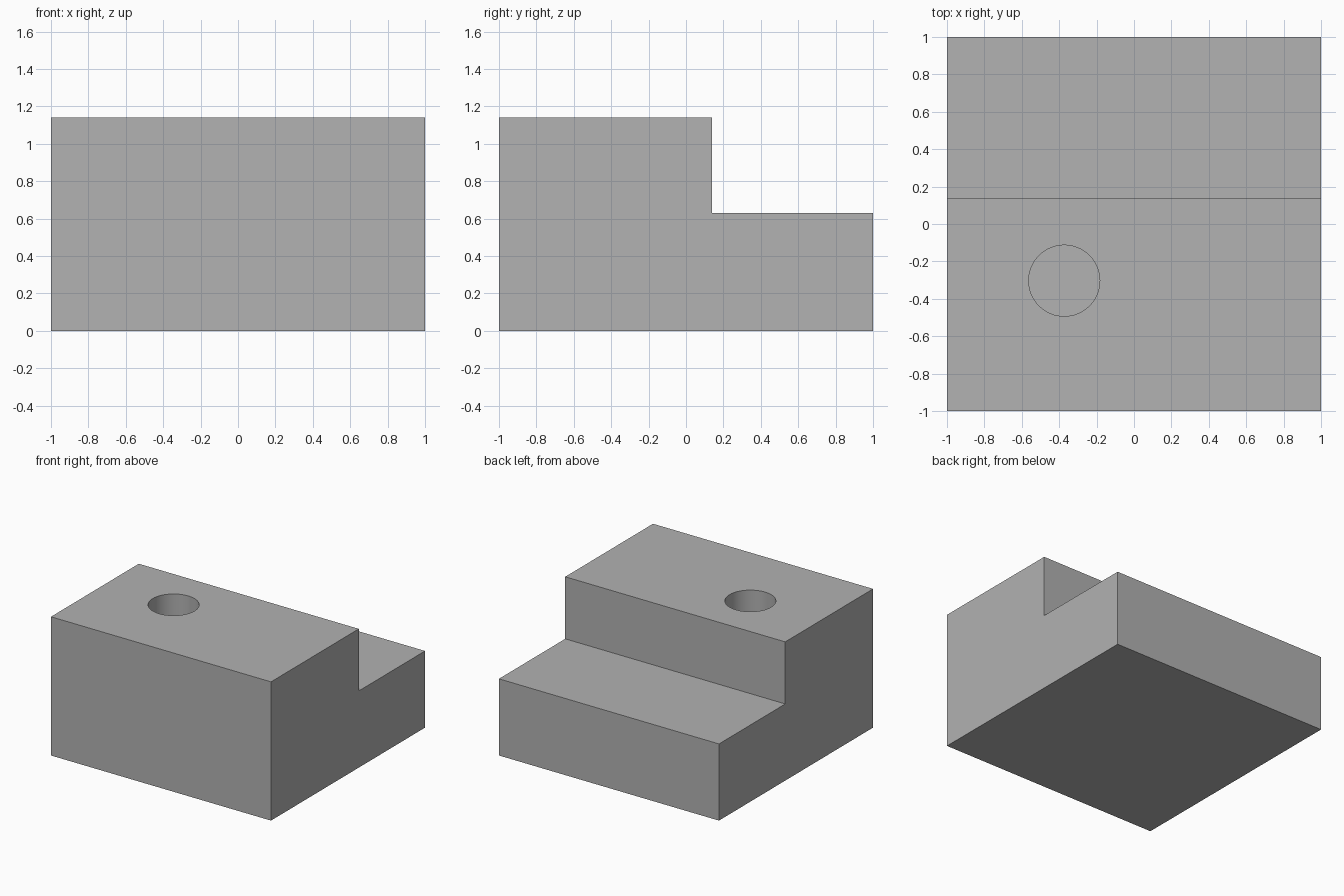
import bpy
import bmesh
from mathutils import Vector

cube = bpy.data.objects.get("Cube")
if cube:
    bpy.data.objects.remove(cube, do_unlink=True)

TOP, STEP, STEP_Y = 1.14, 0.63, 0.14
HOLE_X, HOLE_Y, HOLE_R, HOLE_FLOOR = -0.373, -0.303, 0.19, 0.57

grey = bpy.data.materials.new("plain grey")
grey.use_nodes = True
colour = (0.445, 0.445, 0.445, 1)
grey.diffuse_color = colour
grey.node_tree.nodes["Principled BSDF"].inputs["Base Color"].default_value = colour

# Stepped block: side profile extruded along x
profile = [(-1, 0), (1, 0), (1, STEP), (STEP_Y, STEP), (STEP_Y, TOP), (-1, TOP)]
bm = bmesh.new()
side = bm.faces.new([bm.verts.new((-1, y, z)) for y, z in profile])
extruded = bmesh.ops.extrude_face_region(bm, geom=[side])["geom"]
moved = [v for v in extruded if isinstance(v, bmesh.types.BMVert)]
bmesh.ops.translate(bm, verts=moved, vec=Vector((2, 0, 0)))
bmesh.ops.recalc_face_normals(bm, faces=bm.faces)
mesh = bpy.data.meshes.new("stepped_block")
bm.to_mesh(mesh)
bm.free()
mesh.materials.append(grey)
block = bpy.data.objects.new("stepped_block", mesh)
bpy.context.collection.objects.link(block)

# Blind round hole in the upper step
cut_top = TOP + 0.2
bpy.ops.mesh.primitive_cylinder_add(
    vertices=64, radius=HOLE_R, depth=cut_top - HOLE_FLOOR,
    location=(HOLE_X, HOLE_Y, (cut_top + HOLE_FLOOR) / 2))
cutter = bpy.context.object
cutter.name = "hole_cutter"
cutter.hide_render = True
cutter.data.materials.append(grey)

hole = block.modifiers.new("round_hole", "BOOLEAN")
hole.operation = "DIFFERENCE"
hole.solver = "EXACT"
hole.object = cutter

bpy.ops.object.select_all(action="DESELECT")
block.select_set(True)
bpy.context.view_layer.objects.active = block
bpy.ops.object.modifier_apply(modifier=hole.name)
bpy.data.objects.remove(cutter, do_unlink=True)

# Smooth hole wall, sharp block edges
bpy.ops.object.shade_smooth_by_angle()
